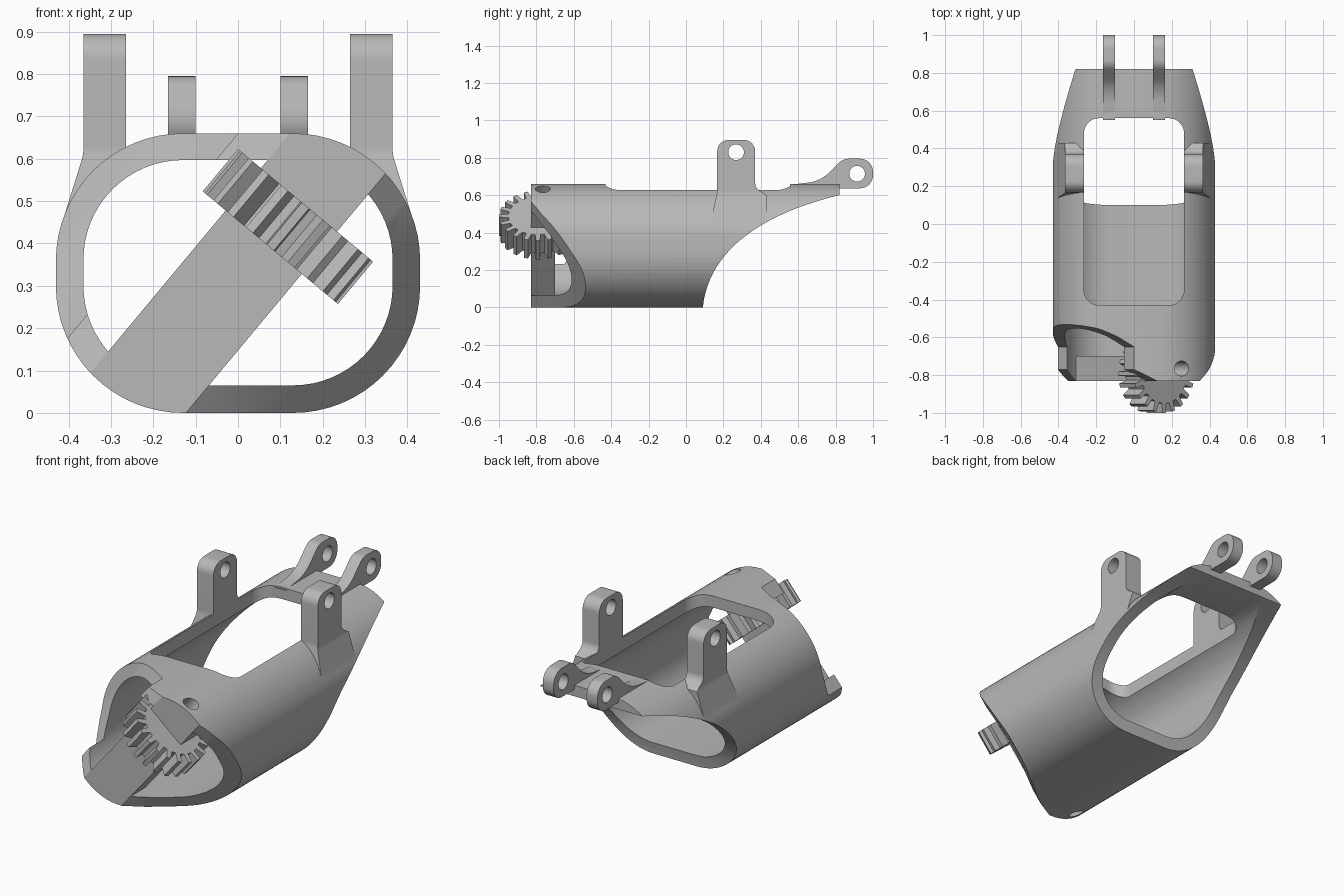
import bpy, bmesh, math
from mathutils import Vector, geometry

if "Cube" in bpy.data.objects:
    bpy.data.objects.remove(bpy.data.objects["Cube"])

grey = bpy.data.materials.new("plain grey")
grey.use_nodes = True
grey.diffuse_color = (0.48, 0.48, 0.48, 1)
grey.node_tree.nodes["Principled BSDF"].inputs["Base Color"].default_value = (0.48, 0.48, 0.48, 1)

X, Y, Z = Vector((1, 0, 0)), Vector((0, 1, 0)), Vector((0, 0, 1))
ALONG = Vector((0.64, 0, 0.768)).normalized()    # direction of the diagonal bar
ACROSS = Vector((ALONG.z, 0, -ALONG.x))
CENTRE = Vector((0, 0, 0.33))
ZERO = Vector()
FRONT, BAR_HALF = -0.83, 0.117


def rounded(corners, seg=10):
    """Polygon from (x, y, radius) corners."""
    out = []
    for i, (x, y, r) in enumerate(corners):
        p = Vector((x, y))
        if r == 0:
            out.append(p)
            continue
        a = (Vector(corners[i - 1][:2]) - p).normalized()
        b = (Vector(corners[(i + 1) % len(corners)][:2]) - p).normalized()
        half = a.angle(b) / 2
        c = p + (a + b).normalized() * (r / math.sin(half))
        start = p + a * (r / math.tan(half)) - c
        end = p + b * (r / math.tan(half)) - c
        sweep = math.atan2(start.x * end.y - start.y * end.x, start.dot(end))
        for k in range(seg + 1):
            t = sweep * k / seg
            out.append(c + Vector((start.x * math.cos(t) - start.y * math.sin(t),
                                   start.x * math.sin(t) + start.y * math.cos(t))))
    return out


def box(x0, x1, y0, y1, r=0, seg=10):
    return rounded([(x0, y0, r), (x1, y0, r), (x1, y1, r), (x0, y1, r)], seg)


def circle(cx, cy, r, seg=32):
    return [(cx + r * math.cos(math.tau * k / seg), cy + r * math.sin(math.tau * k / seg))
            for k in range(seg)]


def prism(name, pts, a, b, c, lo, hi, origin=ZERO):
    """Extrude a profile lying in axes a, b along axis c."""
    bm = bmesh.new()
    rings = [[bm.verts.new(origin + a * p[0] + b * p[1] + c * h) for p in pts] for h in (lo, hi)]
    bm.faces.new(rings[0])
    bm.faces.new(rings[1])
    for i in range(len(pts)):
        bm.faces.new((rings[0][i - 1], rings[0][i], rings[1][i], rings[1][i - 1]))
    bmesh.ops.recalc_face_normals(bm, faces=bm.faces)
    me = bpy.data.meshes.new(name)
    bm.to_mesh(me)
    bm.free()
    me.materials.append(grey)
    ob = bpy.data.objects.new(name, me)
    bpy.context.collection.objects.link(ob)
    return ob


def combine(ob, tool, op="DIFFERENCE"):
    """Apply a boolean and discard the tool."""
    mod = ob.modifiers.new("cut", "BOOLEAN")
    mod.operation, mod.object, mod.solver = op, tool, "EXACT"
    bpy.context.view_layer.objects.active = ob
    bpy.ops.object.modifier_apply(modifier=mod.name)
    bpy.data.objects.remove(tool)


def outer(name, lo, hi):
    return prism(name, box(-0.43, 0.43, 0, 0.66, 0.3, 16), X, Z, Y, lo, hi)


def hollow():
    return prism("hollow", box(-0.365, 0.365, 0.065, 0.597, 0.235, 16), X, Z, Y, -2, 2)


# Tubular shell with a window in the top
shell = outer("shell", FRONT, 0.82)
combine(shell, hollow())
combine(shell, prism("window", box(-0.265, 0.265, -0.43, 0.56, 0.08), X, Y, Z, 0.35, 1))

# Sweeping cut under the rear
sweep = geometry.interpolate_bezier(Vector((0.09, 0)), Vector((0.12, 0.3)),
                                    Vector((0.4, 0.5)), Vector((0.82, 0.6)), 28)
sweep = [(0.087, -0.1)] + [tuple(p) for p in sweep] + [(0.9, 0.617), (0.9, -0.1)]
combine(shell, prism("rear_cut", sweep, Y, Z, X, -1, 1))

# Scooped front corners either side of the diagonal bar
scoop = [(BAR_HALF, FRONT), (0.2, -0.77), (0.28, -0.69), (0.36, -0.605), (0.41, -0.545),
         (0.46, -0.5), (0.8, -0.5), (0.8, -1.2), (BAR_HALF, -1.2)]
combine(shell, prism("scoop", scoop, ACROSS, Y, ALONG, -1, 1, CENTRE))
scoop = [(-BAR_HALF, FRONT), (-0.211, -0.77), (-0.211, -0.65), (-0.28, -0.595), (-0.35, -0.555),
         (-0.44, -0.525), (-0.8, -0.52), (-0.8, -1.2), (-BAR_HALF, -1.2)]
combine(shell, prism("scoop", scoop, ACROSS, Y, ALONG, -1, 1, CENTRE))

# Diagonal bar across the front opening, bored lengthwise
bar = outer("diagonal_bar", FRONT, -0.7)
combine(bar, prism("bar_limits", box(-BAR_HALF, BAR_HALF, -1, 0), ACROSS, Y, ALONG, -1, 1, CENTRE),
        "INTERSECT")
for part in (bar, shell):
    combine(part, prism("axle_bore", circle(0, -0.765, 0.04), ACROSS, Y, ALONG, -1, 1, CENTRE))

# Gear turning about the bar's long direction
TEETH, TIP, ROOT = 20, 0.208, 0.158
teeth = []
for k in range(TEETH):
    for r, off in ((ROOT, -0.29), (TIP, -0.17), (TIP, 0.17), (ROOT, 0.29)):
        t = math.tau * (k + off) / TEETH
        teeth.append((0.02 + r * math.cos(t), -0.792 + r * math.sin(t)))
gear = prism("gear", teeth, ACROSS, Y, ALONG, 0.095, 0.225, CENTRE)

# Upright side lugs flaring into the shell
lugs = []
for side, s in (("left", 1), ("right", -1)):
    lug = prism(side + "_side_lug", rounded([(0.13, 0.45, 0), (0.167, 0.62, 0.1), (0.167, 0.895, 0.06),
                (0.37, 0.895, 0.06), (0.37, 0.64, 0.05), (0.43, 0.6, 0), (0.43, 0.45, 0)]),
                Y, Z, X, -0.5, 0.5)
    flare = rounded([(0.265, 0.46, 0), (0.265, 0.895, 0), (0.365, 0.895, 0),
                     (0.365, 0.61, 0.1), (0.412, 0.46, 0)])
    combine(lug, prism("flare", flare, X * s, Z, Y, 0, 0.6), "INTERSECT")
    combine(lug, hollow())
    combine(lug, prism("pin_hole", circle(0.268, 0.83, 0.042), Y, Z, X, -1, 1))
    lugs.append(lug)

# Rear hinge lugs
for side, s in (("left", 1), ("right", -1)):
    tail = rounded([(0.55, 0.655, 0), (0.72, 0.675, 0.2), (0.84, 0.795, 0.07), (1.0, 0.795, 0.07),
                    (1.0, 0.637, 0.07), (0.82, 0.637, 0), (0.6, 0.637, 0)])
    lug = prism(side + "_rear_lug", tail, Y, Z, X * s, 0.1, 0.165)
    combine(lug, prism("pin_hole", circle(0.915, 0.715, 0.042), Y, Z, X, -1, 1))
    lugs.append(lug)

# Smooth curved walls, keep crisp edges
bpy.ops.object.select_all(action="DESELECT")
for ob in [shell, bar, gear] + lugs:
    ob.select_set(True)
bpy.context.view_layer.objects.active = shell
bpy.ops.object.shade_smooth_by_angle(angle=math.radians(28))
